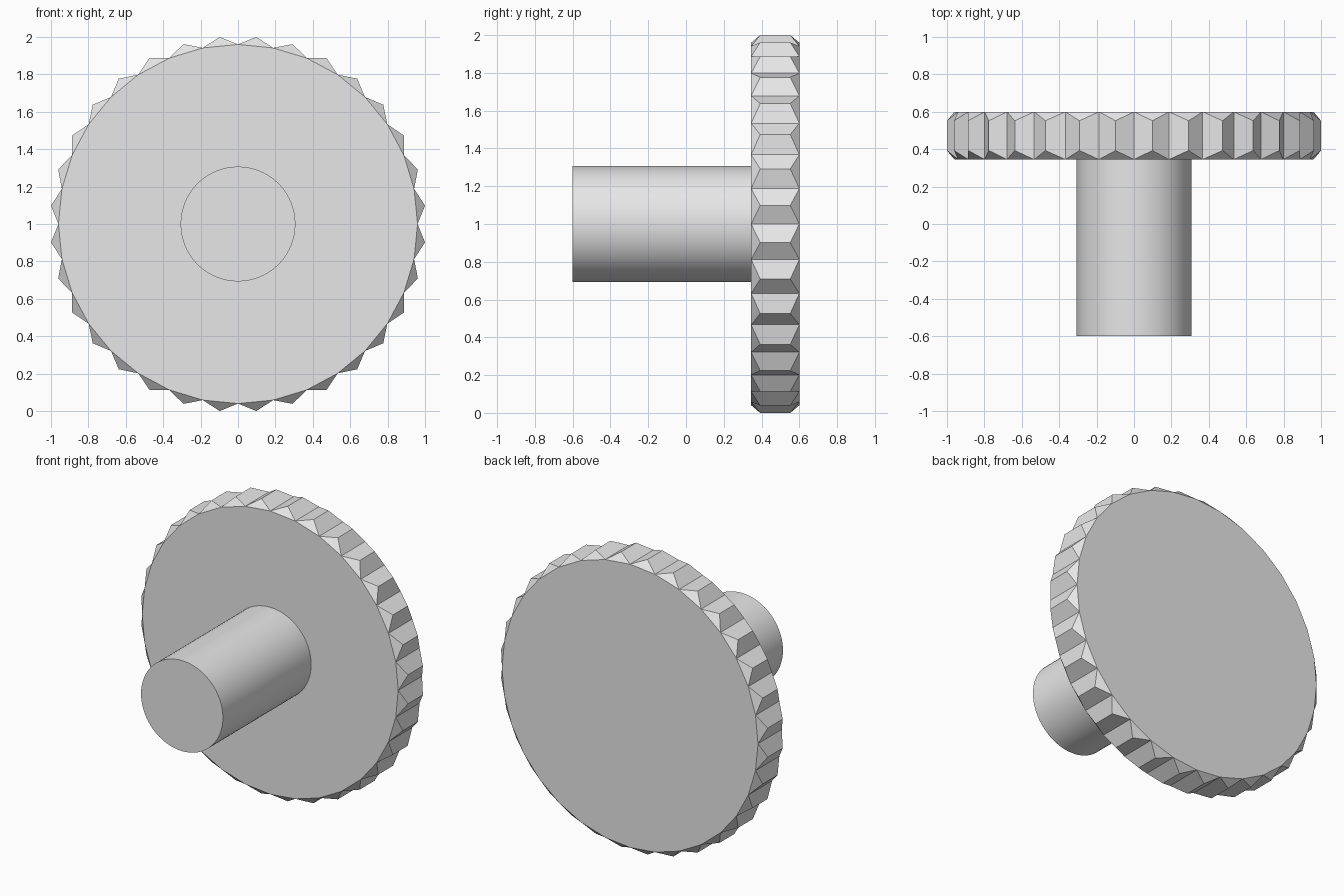
import bpy, bmesh, math
from mathutils import Matrix

cube = bpy.data.objects.get("Cube")
if cube:
    bpy.data.objects.remove(cube, do_unlink=True)

TEETH = 32
VALLEY_R, PEAK_R = 0.96, 1.005
FRONT, BACK, CHAMFER = 0.345, 0.6, 0.048
SHAFT_R, SHAFT_FRONT = 0.307, -0.6

grey = bpy.data.materials.new("light_grey")
grey.use_nodes = True
grey.diffuse_color = (0.8, 0.8, 0.8, 1)
grey.node_tree.nodes["Principled BSDF"].inputs["Base Color"].default_value = grey.diffuse_color


def make_object(name, bm):
    bmesh.ops.recalc_face_normals(bm, faces=bm.faces)
    mesh = bpy.data.meshes.new(name)
    bm.to_mesh(mesh)
    bm.free()
    mesh.materials.append(grey)
    obj = bpy.data.objects.new(name, mesh)
    bpy.context.collection.objects.link(obj)
    return obj


def ring(bm, radius, y, offset):
    """Points around the wheel axis, offset by a fraction of one tooth."""
    step = math.tau / TEETH
    angles = [(i + offset) * step for i in range(TEETH)]
    return [bm.verts.new((radius * math.sin(a), y, 1 + radius * math.cos(a)))
            for a in angles]


# Knurled wheel: flat caps, pointed teeth with a chamfer at each end
bm = bmesh.new()
valley_f = ring(bm, VALLEY_R, FRONT, 0)
valley_b = ring(bm, VALLEY_R, BACK, 0)
peak_f = ring(bm, PEAK_R, FRONT + CHAMFER, 0.5)
peak_b = ring(bm, PEAK_R, BACK - CHAMFER, 0.5)
bm.faces.new(valley_f)
bm.faces.new(valley_b)
for i in range(TEETH):
    j = (i + 1) % TEETH
    bm.faces.new((valley_f[i], valley_f[j], peak_f[i]))
    bm.faces.new((valley_b[i], valley_b[j], peak_b[i]))
    for k in (i, j):
        bm.faces.new((valley_f[k], peak_f[i], peak_b[i], valley_b[k]))
make_object("knurled_wheel", bm)

# Round shaft standing out from the wheel's front
bm = bmesh.new()
middle = Matrix.Translation((0, (SHAFT_FRONT + FRONT) / 2, 1))
bmesh.ops.create_cone(bm, cap_ends=True, segments=64, radius1=SHAFT_R, radius2=SHAFT_R,
                      depth=FRONT - SHAFT_FRONT,
                      matrix=middle @ Matrix.Rotation(math.pi / 2, 4, "X"))
shaft = make_object("shaft", bm)
bpy.ops.object.select_all(action="DESELECT")
shaft.select_set(True)
bpy.context.view_layer.objects.active = shaft
bpy.ops.object.shade_smooth_by_angle(angle=math.radians(30))
